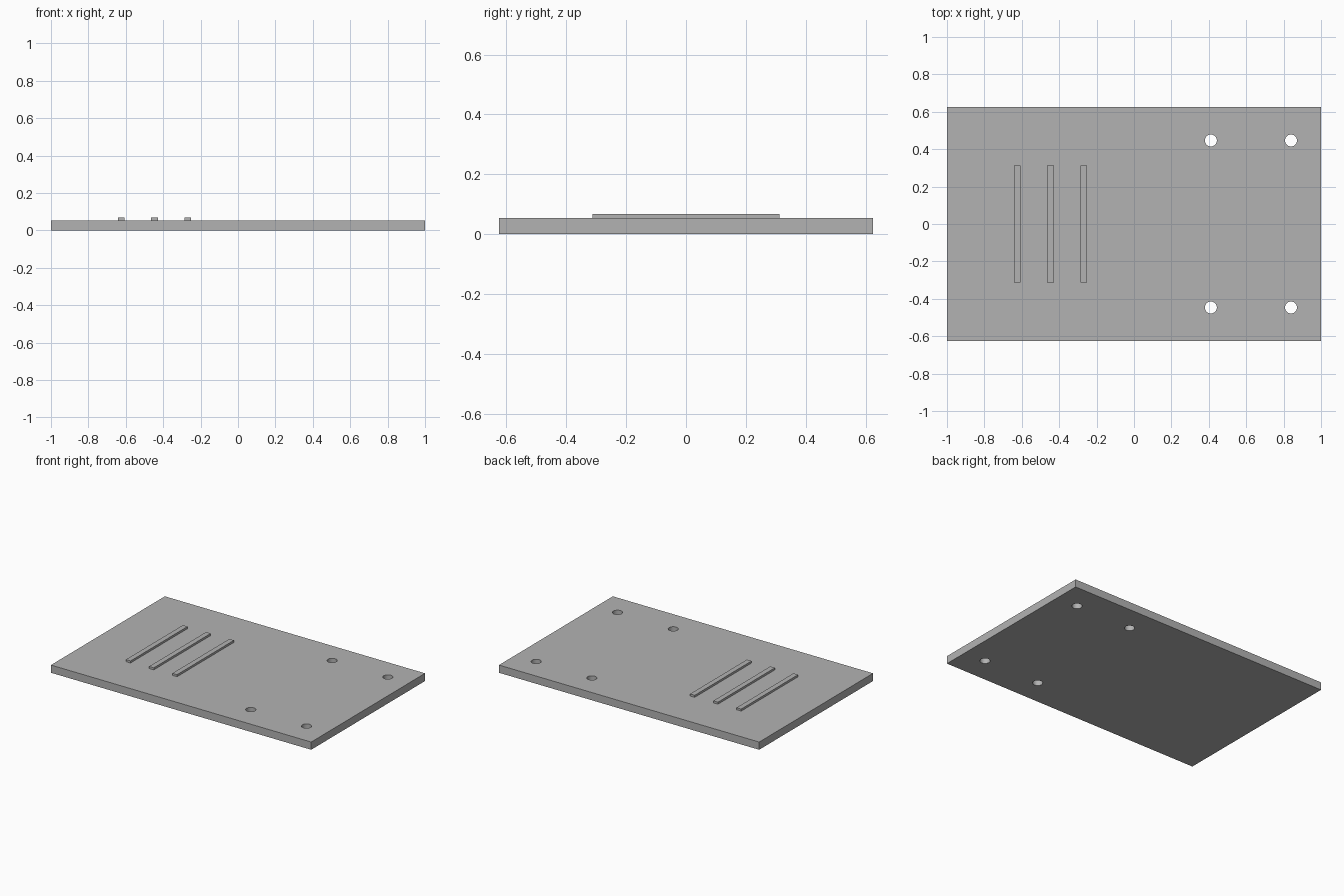
import bpy
import math

if "Cube" in bpy.data.objects:
    bpy.data.objects.remove(bpy.data.objects["Cube"], do_unlink=True)

THICK = 0.0536
RIB_TOP = 0.068
UNIT = 1 / 56  # layout module: the plate is 112 x 70 modules

grey = bpy.data.materials.new("plain_grey")
grey.use_nodes = True
colour = (0.45, 0.45, 0.45, 1)
grey.diffuse_color = colour
grey.node_tree.nodes["Principled BSDF"].inputs["Base Color"].default_value = colour


def box(name, x, width, depth, z0, z1):
    bpy.ops.mesh.primitive_cube_add(size=1, location=(x, 0, (z0 + z1) / 2))
    obj = bpy.context.object
    obj.name = name
    obj.scale = (width, depth, z1 - z0)
    bpy.ops.object.transform_apply(location=False, rotation=False, scale=True)
    obj.data.materials.append(grey)
    return obj


# Flat base plate
plate = box("base_plate", 0, 2, 70 * UNIT, 0, THICK)

# Four round through holes near the left end
cutters = []
for x in (23 * UNIT, 47 * UNIT):
    for y in (-25 * UNIT, 25 * UNIT):
        bpy.ops.mesh.primitive_cylinder_add(vertices=48, radius=0.032, depth=0.3,
                                            location=(x, y, THICK / 2))
        cutter = bpy.context.object
        cutter.name = "hole_cutter"
        cutter.hide_render = True
        cutter.data.materials.append(grey)
        cutters.append(cutter)

bpy.context.view_layer.objects.active = plate
for cutter in cutters:
    cut = plate.modifiers.new("screw_hole", "BOOLEAN")
    cut.operation = "DIFFERENCE"
    cut.solver = "EXACT"
    cut.object = cutter
    bpy.ops.object.modifier_apply(modifier=cut.name)
    bpy.data.objects.remove(cutter, do_unlink=True)

# Smooth hole walls, crisp plate edges
bpy.ops.object.select_all(action="DESELECT")
plate.select_set(True)
bpy.ops.object.shade_smooth_by_angle(angle=math.radians(30))

# Three raised parallel ribs
for i, x in enumerate((-35, -25, -15)):
    box(f"raised_rib_{i + 1}", x * UNIT, 2 * UNIT, 35 * UNIT, THICK, RIB_TOP)
